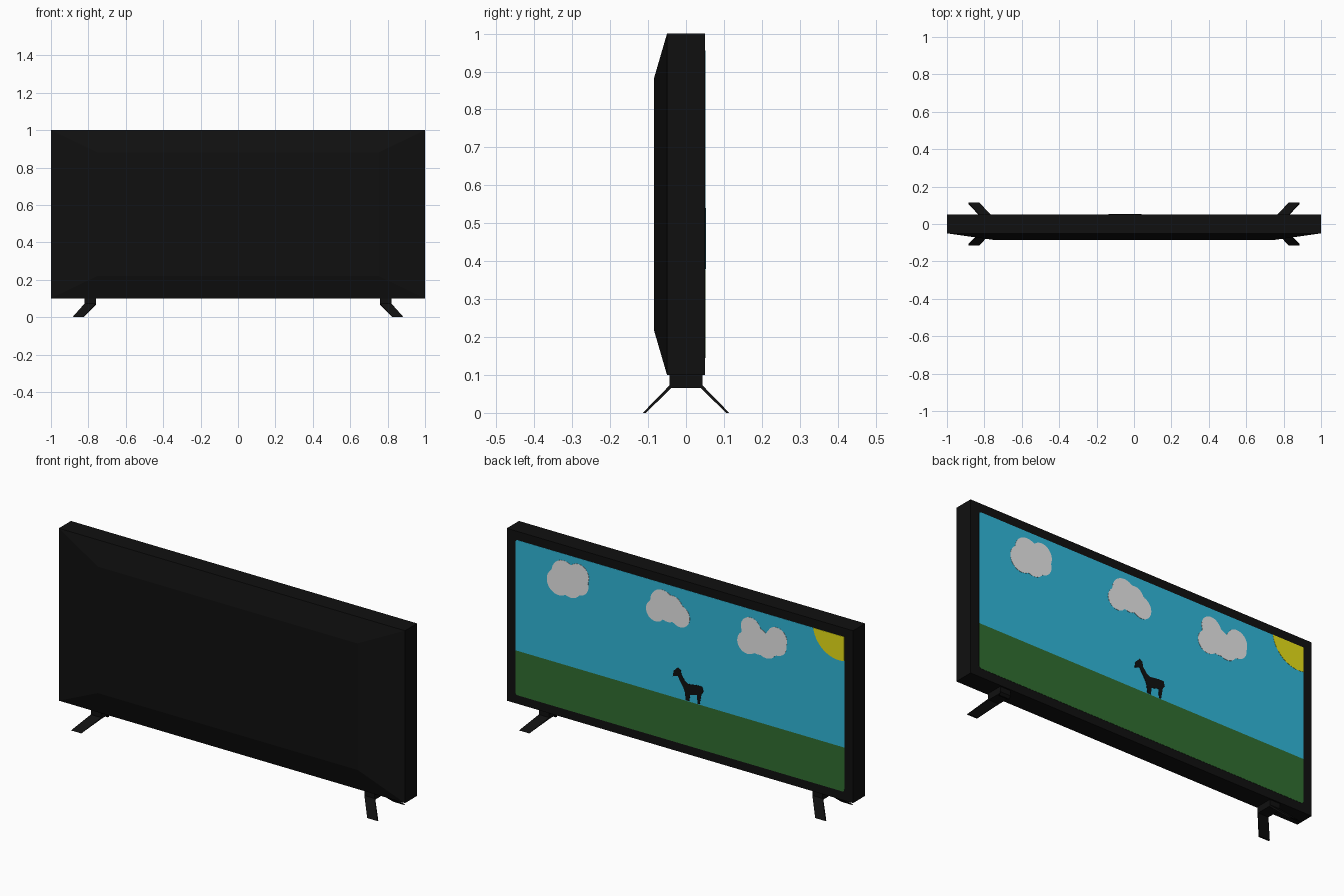
import bpy, bmesh, math

if "Cube" in bpy.data.objects:
    bpy.data.objects.remove(bpy.data.objects["Cube"])


def material(name, rgb):
    m = bpy.data.materials.new(name)
    m.diffuse_color = (*rgb, 1)
    m.use_nodes = True
    m.node_tree.nodes["Principled BSDF"].inputs["Base Color"].default_value = m.diffuse_color
    return m


BLACK = material("black_plastic", (0.005, 0.005, 0.005))
SKY = material("sky_blue", (0.03, 0.48, 0.70))
GRASS = material("grass_green", (0.03, 0.155, 0.03))
CLOUD = material("cloud_white", (0.9, 0.9, 0.9))
SUN = material("sun_yellow", (0.95, 0.88, 0.01))


def finish(name, bm, mat):
    bmesh.ops.remove_doubles(bm, verts=bm.verts, dist=1e-5)
    bmesh.ops.recalc_face_normals(bm, faces=bm.faces)
    me = bpy.data.meshes.new(name)
    bm.to_mesh(me)
    bm.free()
    me.materials.append(mat)
    ob = bpy.data.objects.new(name, me)
    bpy.context.collection.objects.link(ob)
    return ob


def loft(name, rings, mat):
    """Closed solid through rings that share one vertex count."""
    bm = bmesh.new()
    loops = [[bm.verts.new(p) for p in r] for r in rings]
    n = len(loops[0])
    for a, b in zip(loops, loops[1:]):
        for i in range(n):
            j = (i + 1) % n
            bm.faces.new((a[i], a[j], b[j], b[i]))
    bm.faces.new(loops[0])
    bm.faces.new(loops[-1])
    return finish(name, bm, mat)


def rect(x, z0, z1, y):
    return [(-x, y, z0), (x, y, z0), (x, y, z1), (-x, y, z1)]


def plate(name, outline, height, mat):
    """Thin picture piece standing on the front of the panel (facing +y)."""
    clean = [p for i, p in enumerate(outline) if math.dist(p, outline[i - 1]) > 1e-4]
    return loft(name, [[(x, y, z) for x, z in clean] for y in (0.0495, 0.05 + height)], mat)


# Panel body with the tapered back bulge
loft("tv_body", [rect(0.75, 0.22, 0.88, -0.085),
                 rect(1, 0.1, 1, -0.05),
                 rect(1, 0.1, 1, 0.05)], BLACK)

# Screen picture: sky and grass halves with small rounded outer corners
W, BOTTOM, TOP, HORIZON, R = 0.95, 0.145, 0.955, 0.377, 0.013


def half_screen(edge, sign):
    arc = [math.radians(a) for a in range(0, 91, 15)]
    right = [(W - R + R * math.cos(a), edge + sign * R * (math.sin(a) - 1)) for a in arc]
    return [(W, HORIZON)] + right + [(-x, z) for x, z in reversed(right)] + [(-W, HORIZON)]


plate("sky", half_screen(TOP, 1), 0.001, SKY)
plate("grass", half_screen(BOTTOM, -1), 0.001, GRASS)

# Sun clipped by the screen corner
sun = []
for i in range(64):
    a = math.tau * i / 64
    sun.append((max(-W, -0.92 + 0.15 * math.cos(a)), min(TOP, 0.975 + 0.15 * math.sin(a))))
plate("sun", sun, 0.002, SUN)


# Clouds: outer outline of overlapping circles (x, z, radius)
def cloud(name, circles):
    cx = sum(c[0] for c in circles) / len(circles)
    cz = sum(c[1] for c in circles) / len(circles)
    outline = []
    for i in range(72):
        a = math.tau * i / 72
        dx, dz = math.cos(a), math.sin(a)
        reach = 0.03
        for x, z, r in circles:
            along = (x - cx) * dx + (z - cz) * dz
            off = (x - cx) * dz - (z - cz) * dx
            if abs(off) < r:
                reach = max(reach, along + math.sqrt(r * r - off * off))
        outline.append((cx + reach * dx, cz + reach * dz))
    plate(name, outline, 0.002, CLOUD)


cloud("cloud_left", [(0.70, 0.80, 0.068), (0.67, 0.85, 0.07), (0.585, 0.865, 0.06),
                     (0.63, 0.80, 0.063), (0.585, 0.82, 0.058)])
cloud("cloud_middle", [(0.14, 0.80, 0.055), (0.10, 0.85, 0.07), (0.04, 0.85, 0.055),
                       (0.0, 0.81, 0.058), (0.07, 0.81, 0.05)])
cloud("cloud_right", [(-0.39, 0.775, 0.058), (-0.41, 0.855, 0.057), (-0.45, 0.80, 0.07),
                      (-0.50, 0.785, 0.062), (-0.56, 0.84, 0.06), (-0.56, 0.81, 0.057)])

# Long-necked animal silhouette on the horizon
plate("animal", [(.04, .485), (.035, .515), (.01, .54), (-.005, .53), (-.01, .505),
                 (-.03, .48), (-.05, .468), (-.10, .475), (-.13, .475), (-.137, .45),
                 (-.125, .435), (-.115, .38), (-.103, .38), (-.10, .425), (-.06, .415),
                 (-.055, .38), (-.035, .38), (-.03, .42), (-.02, .445), (0, .475),
                 (.01, .495)], 0.0025, BLACK)

# Stands: a neck block and two splayed flat legs on each side
for sx, side in ((-1, "left"), (1, "right")):
    loft("stand_neck_" + side,
         [[(sx * x, y, z) for x, y in ((0.76, -0.043), (0.82, -0.043),
                                       (0.82, 0.043), (0.76, 0.043))]
          for z in (0.066, 0.102)], BLACK)
    for sy, end in ((-1, "back"), (1, "front")):
        top = [(0.76, 0.038, 0.066), (0.82, 0.038, 0.066),
               (0.82, 0.043, 0.073), (0.76, 0.043, 0.073)]
        foot = [(0.826, 0.106, 0), (0.885, 0.106, 0), (0.885, 0.114, 0), (0.826, 0.114, 0)]
        loft(f"stand_leg_{side}_{end}",
             [[(sx * x, sy * y, z) for x, y, z in ring] for ring in (top, foot)], BLACK)
